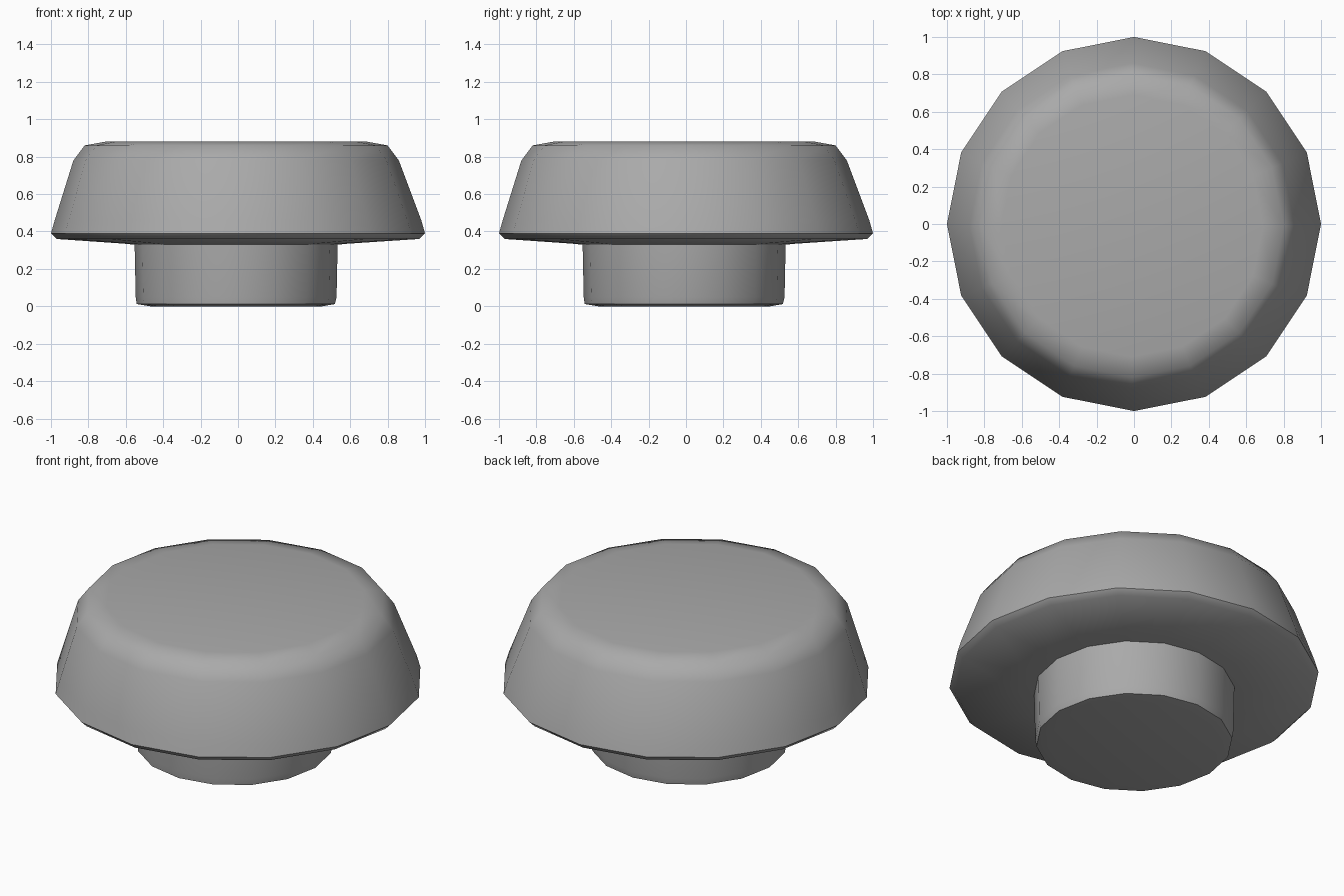
import bpy, bmesh, math

cube = bpy.data.objects.get("Cube")
if cube:
    bpy.data.objects.remove(cube, do_unlink=True)

# Plain grey material
grey = bpy.data.materials.new("plain grey")
grey.use_nodes = True
colour = (0.4, 0.4, 0.4, 1)
grey.diffuse_color = colour
grey.node_tree.nodes["Principled BSDF"].inputs["Base Color"].default_value = colour


def lathe(name, profile, sides=16):
    """Turn rings of (radius, height, x and y shift) into a capped solid."""
    bm = bmesh.new()
    rings = []
    for radius, z, shift in profile:
        angles = [math.tau * i / sides for i in range(sides)]
        rings.append([bm.verts.new((radius * math.cos(a) + shift,
                                    radius * math.sin(a) + shift, z)) for a in angles])
    for low, high in zip(rings, rings[1:]):
        for i in range(sides):
            j = (i + 1) % sides
            bm.faces.new((low[i], low[j], high[j], high[i]))
    bm.faces.new(rings[0][::-1])
    bm.faces.new(rings[-1])
    mesh = bpy.data.meshes.new(name)
    bm.to_mesh(mesh)
    bm.free()
    mesh.materials.append(grey)
    obj = bpy.data.objects.new(name, mesh)
    bpy.context.collection.objects.link(obj)
    bpy.ops.object.select_all(action="DESELECT")
    obj.select_set(True)
    bpy.context.view_layer.objects.active = obj
    bpy.ops.object.shade_smooth_by_angle(angle=math.radians(60))
    return obj


# Wide tapered cap with a rounded shoulder and a shallow underside
lathe("button_cap", [(0.5, 0.325, -0.01), (0.6, 0.335, -0.01), (0.97, 0.36, 0),
                     (1.0, 0.39, 0), (0.98, 0.46, 0), (0.87, 0.78, -0.01),
                     (0.81, 0.86, -0.01), (0.70, 0.88, -0.01)])

# Narrow stem with a softened lower edge
lathe("button_stem", [(0.46, 0, -0.01), (0.53, 0.012, -0.012), (0.537, 0.05, -0.01),
                      (0.543, 0.34, -0.01)])
